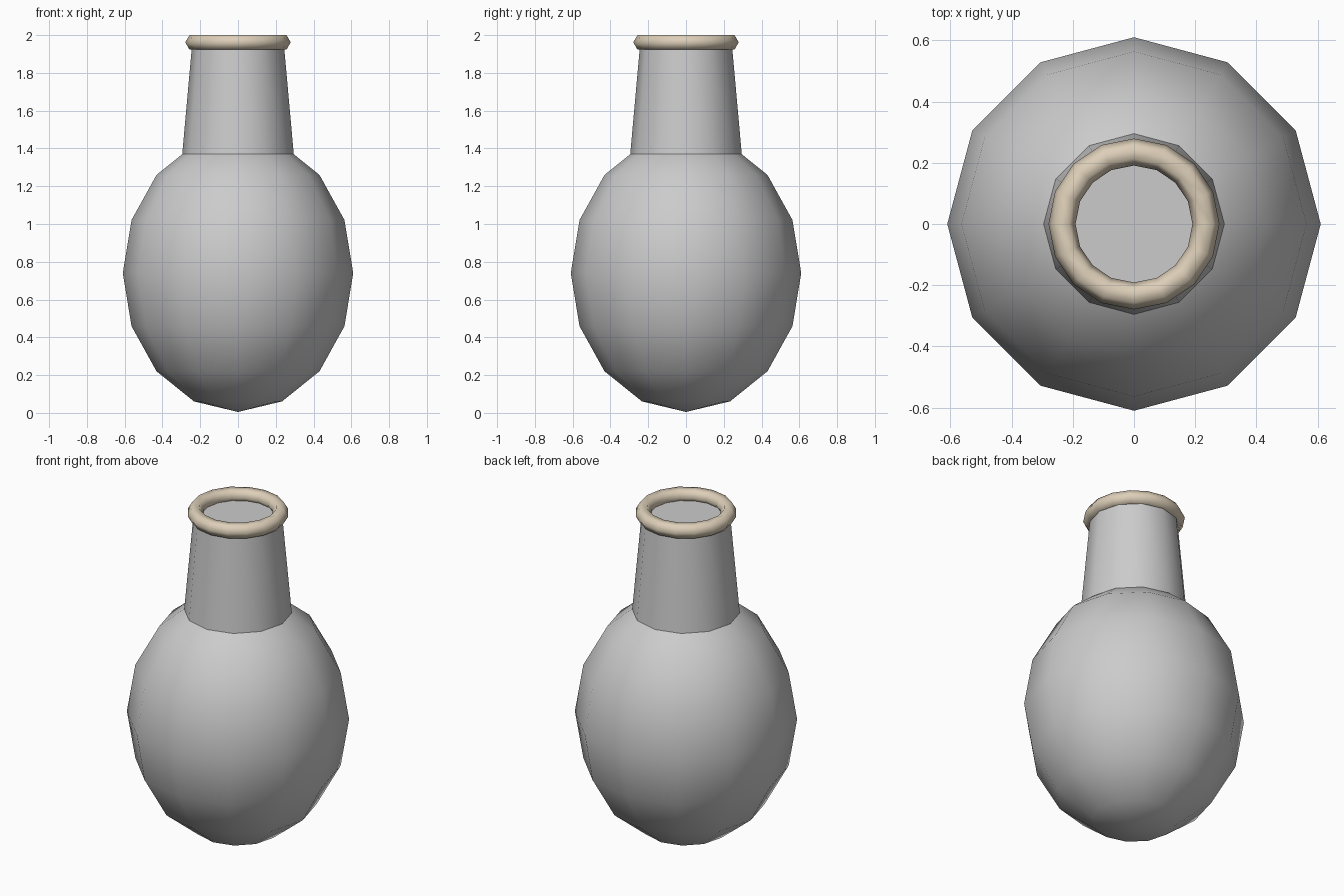
import bpy, math

if "Cube" in bpy.data.objects:
    bpy.data.objects.remove(bpy.data.objects["Cube"])


def finish(name, angle):
    obj = bpy.context.object
    obj.name = name
    bpy.ops.object.transform_apply(location=False, rotation=True, scale=True)
    bpy.ops.object.shade_smooth_by_angle(angle=math.radians(angle))
    return obj


# Egg-shaped body, 12 sides and 8 rings
bpy.ops.mesh.primitive_uv_sphere_add(segments=12, ring_count=8, radius=1,
                                     location=(0, 0, 0.74))
bpy.context.object.scale = (0.61, 0.61, 0.735)
finish("body", 60)

# Tapered, closed neck sunk slightly into the body
z0, z1 = 1.35, 1.94
bpy.ops.mesh.primitive_cone_add(vertices=12, radius1=0.297, radius2=0.244,
                                depth=z1 - z0, location=(0, 0, (z0 + z1) / 2))
finish("neck", 45)

# Rolled rim with a six-sided cross-section
bpy.ops.mesh.primitive_torus_add(major_segments=16, minor_segments=6,
                                 major_radius=0.235, minor_radius=0.044,
                                 location=(0, 0, 1.962))
rim = finish("rim", 70)
tan = bpy.data.materials.new("tan")
tan.diffuse_color = (0.72, 0.62, 0.48, 1)
tan.use_nodes = True
tan.node_tree.nodes["Principled BSDF"].inputs["Base Color"].default_value = tan.diffuse_color
rim.data.materials.append(tan)
